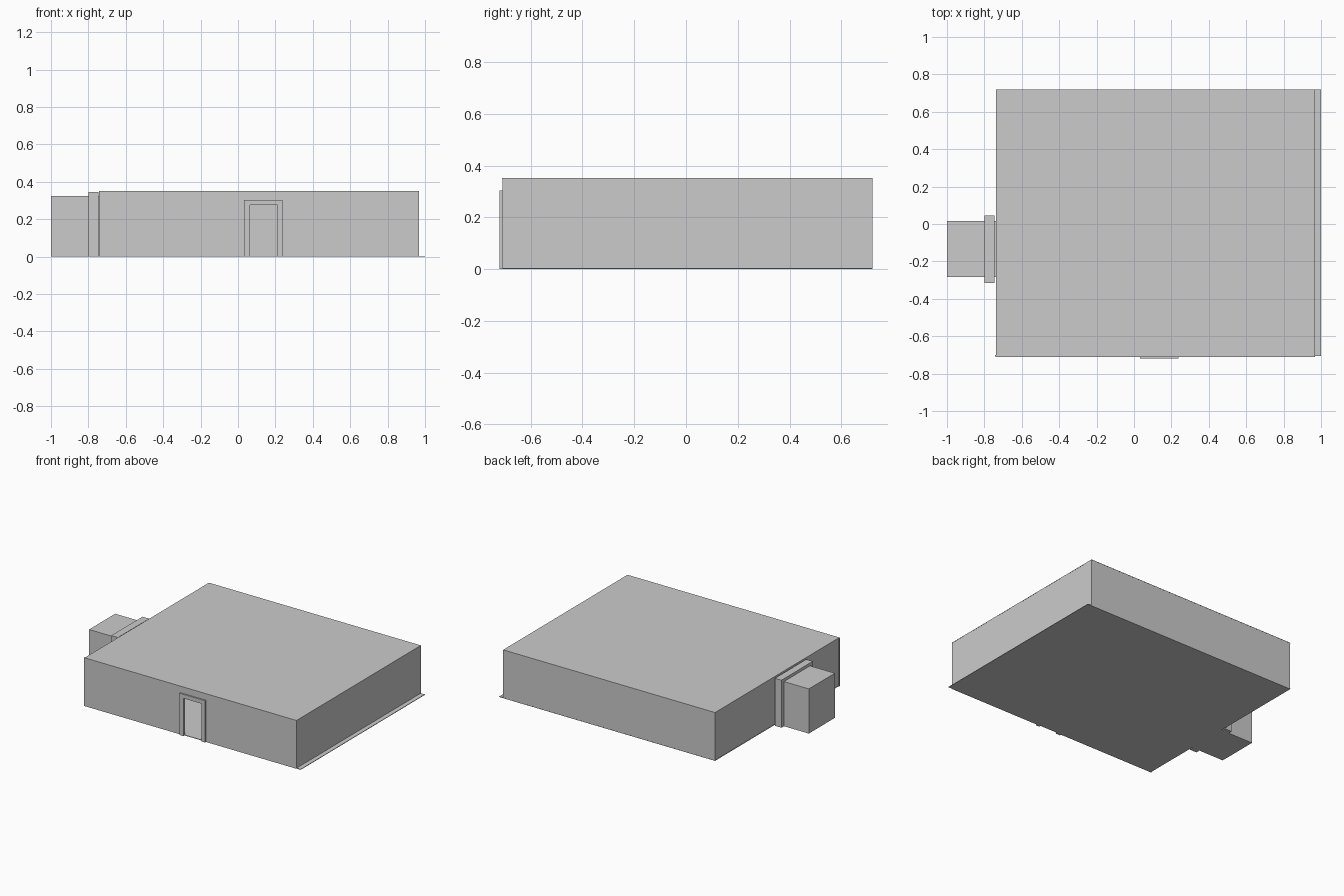
import bpy, bmesh

if "Cube" in bpy.data.objects:
    bpy.data.objects.remove(bpy.data.objects["Cube"])

T = 0.006  # wall and slab thickness


def finish(name, bm):
    bmesh.ops.recalc_face_normals(bm, faces=bm.faces)
    mesh = bpy.data.meshes.new(name)
    bm.to_mesh(mesh)
    bm.free()
    ob = bpy.data.objects.new(name, mesh)
    bpy.context.collection.objects.link(ob)
    return ob


def box(name, x0, x1, y0, y1, z0, z1):
    bm = bmesh.new()
    bmesh.ops.create_cube(bm, size=1)
    for v in bm.verts:
        v.co = ((x0 + x1) / 2 + v.co.x * (x1 - x0),
                (y0 + y1) / 2 + v.co.y * (y1 - y0),
                (z0 + z1) / 2 + v.co.z * (z1 - z0))
    return finish(name, bm)


def portal(name, axis, d0, d1, a, b, top, oa, ob, otop):
    """Upright panel a..b with a doorway oa..ob, thickness d0..d1 along axis."""
    outline = [(a, 0), (a, top), (b, top), (b, 0),
               (ob, 0), (ob, otop), (oa, otop), (oa, 0)]
    place = (lambda d, s, z: (d, s, z)) if axis == 'x' else (lambda d, s, z: (s, d, z))
    bm = bmesh.new()
    face = bm.faces.new([bm.verts.new(place(d0, s, z)) for s, z in outline])
    res = bmesh.ops.extrude_face_region(bm, geom=[face])
    verts = [g for g in res["geom"] if isinstance(g, bmesh.types.BMVert)]
    bmesh.ops.translate(bm, verts=verts, vec=place(d1 - d0, 0, 0))
    return finish(name, bm)


# Main room: floor running slightly past the right wall, roof and walls
X0, X1, Y0, Y1, H = -0.738, 0.968, -0.71, 0.72, 0.352
box("floor", X0, 1.0, Y0 + 0.003, Y1, 0, 0.004)
box("roof", X0, X1, Y0, Y1, H - 0.004, H)
box("back_wall", X0, X1, Y1 - T, Y1 - 0.0005, 0, H - 0.002)
box("right_wall", X1 - T, X1 - 0.0005, Y0 + 0.001, Y1 - 0.001, 0, H - 0.002)
portal("front_wall", 'y', Y0 + 0.0005, Y0 + 0.01, -0.743, X1 - 0.001, H - 0.001,
       0.065, 0.21, 0.275)
portal("left_wall", 'x', X0 + 0.002, X0 + 0.002 + T, Y0 + 0.001, Y1 - 0.001, H - 0.002,
       -0.28, 0.012, 0.322)

# Surround of the front doorway
portal("front_door_frame", 'y', -0.72, Y0 + 0.001, 0.032, 0.238, 0.304,
       0.065, 0.21, 0.275)

# Side cabin opening into the room, with its surround
CY0, CY1, CH = -0.284, 0.016, 0.325
box("cabin_floor", -1.0, -0.736, CY0, CY1, 0, 0.004)
box("cabin_roof", -1.0, -0.736, CY0, CY1, CH - 0.004, CH)
box("cabin_end_wall", -1.0, -1.0 + 0.004, CY0, CY1, 0.004, CH - 0.004)
for side, y in (("front", CY0), ("back", CY1 - 0.004)):
    box("cabin_" + side + "_wall", -0.996, -0.736, y, y + 0.004, 0.004, CH - 0.004)
portal("cabin_door_frame", 'x', -0.80, -0.747, -0.315, 0.045, 0.346, CY0, CY1, CH)
